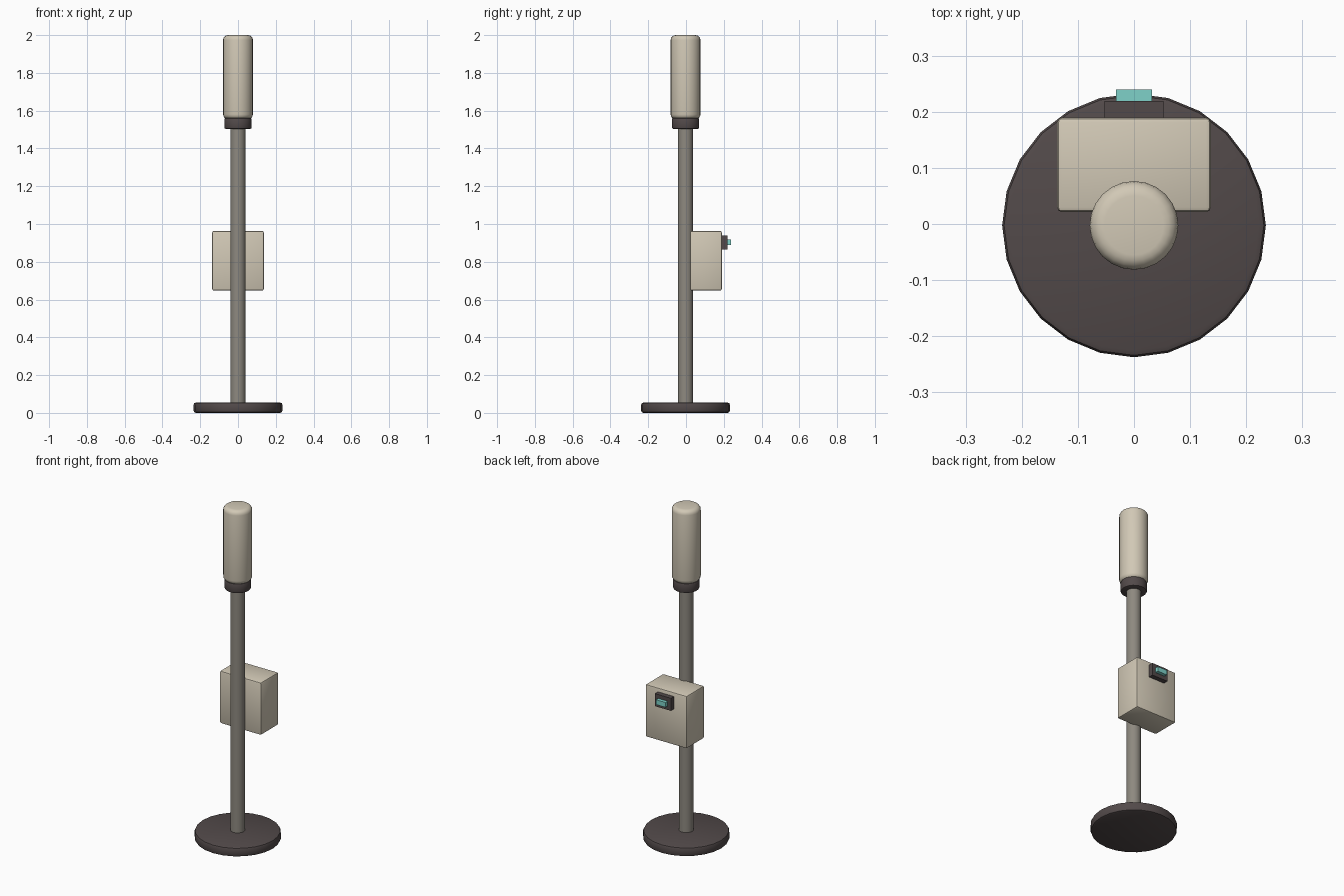
import bpy, math

cube = bpy.data.objects.get("Cube")
if cube:
    bpy.data.objects.remove(cube, do_unlink=True)


def material(name, rgb):
    m = bpy.data.materials.new(name)
    m.use_nodes = True
    m.diffuse_color = (*rgb, 1)
    m.node_tree.nodes["Principled BSDF"].inputs["Base Color"].default_value = (*rgb, 1)
    return m


CREAM = material("cream", (0.64, 0.58, 0.465))
DARK = material("dark brown", (0.085, 0.068, 0.068))
STEEL = material("warm grey", (0.27, 0.25, 0.215))
TEAL = material("teal", (0.21, 0.64, 0.58))
AXIS_Y = -0.0025  # pole axis, offset so the whole model is centred


def finish(name, mat, bevel, segments):
    ob = bpy.context.object
    ob.name = ob.data.name = name
    ob.data.materials.append(mat)
    if bevel:
        mod = ob.modifiers.new("rounded edges", "BEVEL")
        mod.width, mod.segments = bevel, segments
        mod.limit_method, mod.angle_limit = "ANGLE", math.radians(40)
        bpy.ops.object.modifier_apply(modifier=mod.name)
    bpy.ops.object.shade_smooth_by_angle(angle=math.radians(35))
    return ob


def cylinder(name, mat, radius, z0, z1, sides=24, bevel=0.0, segments=2):
    bpy.ops.mesh.primitive_cylinder_add(
        vertices=sides, radius=radius, depth=z1 - z0,
        location=(0, AXIS_Y, (z0 + z1) / 2))
    return finish(name, mat, bevel, segments)


def box(name, mat, half_x, y, z, bevel=0.0, segments=2):
    bpy.ops.mesh.primitive_cube_add(
        size=1, location=(0, (y[0] + y[1]) / 2, (z[0] + z[1]) / 2))
    bpy.context.object.scale = (2 * half_x, y[1] - y[0], z[1] - z[0])
    bpy.ops.object.transform_apply(location=False, rotation=False, scale=True)
    return finish(name, mat, bevel, segments)


# Stand: round foot, pole and collar
cylinder("base_plate", DARK, 0.235, 0, 0.055, bevel=0.012)
cylinder("pole", STEEL, 0.04, 0.05, 1.52)
cylinder("collar", DARK, 0.072, 1.503, 1.562, bevel=0.008)

# Rounded head on top
cylinder("head", CREAM, 0.079, 1.555, 2.0, bevel=0.026, segments=4)

# Control box behind the pole, with its display
box("control_box", CREAM, 0.137, (0.021, 0.19), (0.648, 0.963), bevel=0.009)
box("display_frame", DARK, 0.053, (0.185, 0.219), (0.865, 0.94))
box("display_screen", TEAL, 0.032, (0.21, 0.2395), (0.888, 0.917))
